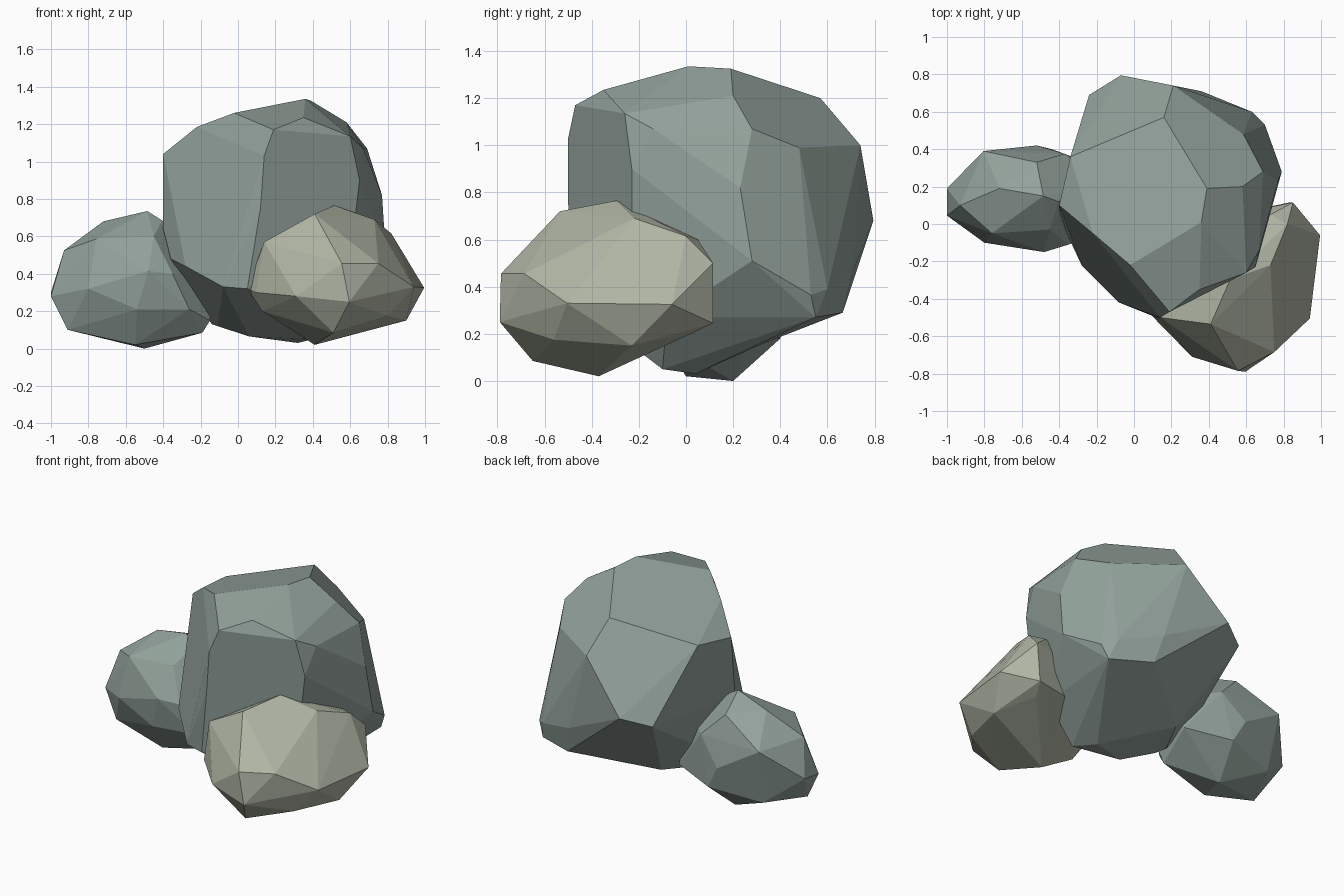
import bpy, bmesh, math


def material(name, rgb):
    m = bpy.data.materials.new(name)
    m.diffuse_color = (*rgb, 1)
    return m


def rock(name, corners, mat, flat_angle):
    """Faceted boulder: convex skin over corner points, near-flat facets merged."""
    bm = bmesh.new()
    for c in corners:
        bm.verts.new(c)
    bmesh.ops.convex_hull(bm, input=bm.verts[:])
    bmesh.ops.delete(bm, geom=[v for v in bm.verts if not v.link_faces], context='VERTS')
    bmesh.ops.dissolve_limit(bm, angle_limit=math.radians(flat_angle),
                             verts=bm.verts[:], edges=bm.edges[:])
    bmesh.ops.recalc_face_normals(bm, faces=bm.faces[:])
    me = bpy.data.meshes.new(name)
    bm.to_mesh(me)
    bm.free()
    me.materials.append(mat)
    ob = bpy.data.objects.new(name, me)
    bpy.context.collection.objects.link(ob)
    return ob


grey_green = material("grey_green_stone", (0.29, 0.36, 0.33))
pale_stone = material("pale_stone", (0.43, 0.46, 0.37))

# Large central boulder: crown, shoulders, belly, underside
rock("large_boulder", [
    (-.40, .10, 1.04), (-.34, .36, 1.07), (.16, .57, 1.20), (.39, .19, 1.325),
    (.36, .01, 1.335), (-.02, -.22, 1.26), (-.22, -.05, 1.185),
    (.19, -.47, 1.17), (.35, -.35, 1.235),
    (.58, .20, 1.21), (.60, -.26, 1.135), (.67, -.14, 1.07), (.69, .28, 1.07),
    (.585, .48, .99), (.40, .60, .98), (.21, .74, 1.0),
    (-.07, .795, .68), (-.24, .69, .63), (-.40, .06, .64), (.14, -.50, 1.03),
    (.12, -.50, .75), (.65, -.23, .90), (.62, -.23, .65), (.77, .23, .82),
    (.79, .28, .51), (.70, .53, .365), (.63, .60, .39), (.36, .71, .47),
    (.40, .665, .29), (.66, .55, .27), (-.36, -.05, .48), (-.28, -.22, .44),
    (-.08, -.42, .33), (.05, -.45, .32), (-.27, .28, .36),
    (-.11, .06, .12), (.06, -.06, .065), (.32, .04, .03), (-.14, .13, .13),
    (-.05, .33, .16), (.30, .40, .18), (.60, -.08, .27), (.40, -.10, .05),
], grey_green, 9)

# Small boulder on the left
rock("left_boulder", [
    (-.485, .15, .735), (-.405, .12, .685), (-.72, .19, .68), (-.52, .33, .65),
    (-.76, -.05, .585), (-.93, .10, .525), (-1.0, .045, .28), (-1.0, .19, .30),
    (-.91, .03, .10), (-.50, .20, 0), (-.55, 0, .02), (-.805, .39, .50),
    (-.52, .42, .33), (-.37, .375, .50), (-.80, -.10, .32), (-.48, -.15, .415),
    (-.54, -.12, .21), (-.35, -.11, .40), (-.26, -.07, .21), (-.19, .05, .085),
    (-.15, .10, .32), (-.15, .05, .15), (-.15, .29, .21), (-.45, -.03, .60),
    (-.78, .31, .13), (-.44, .40, .18), (-.20, .20, .48),
], grey_green, 3)

# Pale boulder at the front right
rock("right_boulder", [
    (.515, -.295, .765), (.41, -.535, .72), (.555, -.785, .455), (.595, -.79, .25),
    (.75, -.685, .455), (.995, -.06, .325), (.94, -.505, .33), (.82, 0, .615),
    (.73, -.22, .69), (.90, -.23, .15), (.80, -.56, .175), (.41, -.37, .02),
    (.51, -.65, .085), (.31, -.71, .28), (.14, -.50, .57), (.05, -.40, .32),
    (.095, -.49, .30), (.13, -.42, .20), (.85, .115, .50), (.83, .115, .245),
    (.73, .05, .60), (.78, .02, .20), (.52, .05, .50), (.52, .05, .25),
    (.18, -.20, .40),
], pale_stone, 3)
